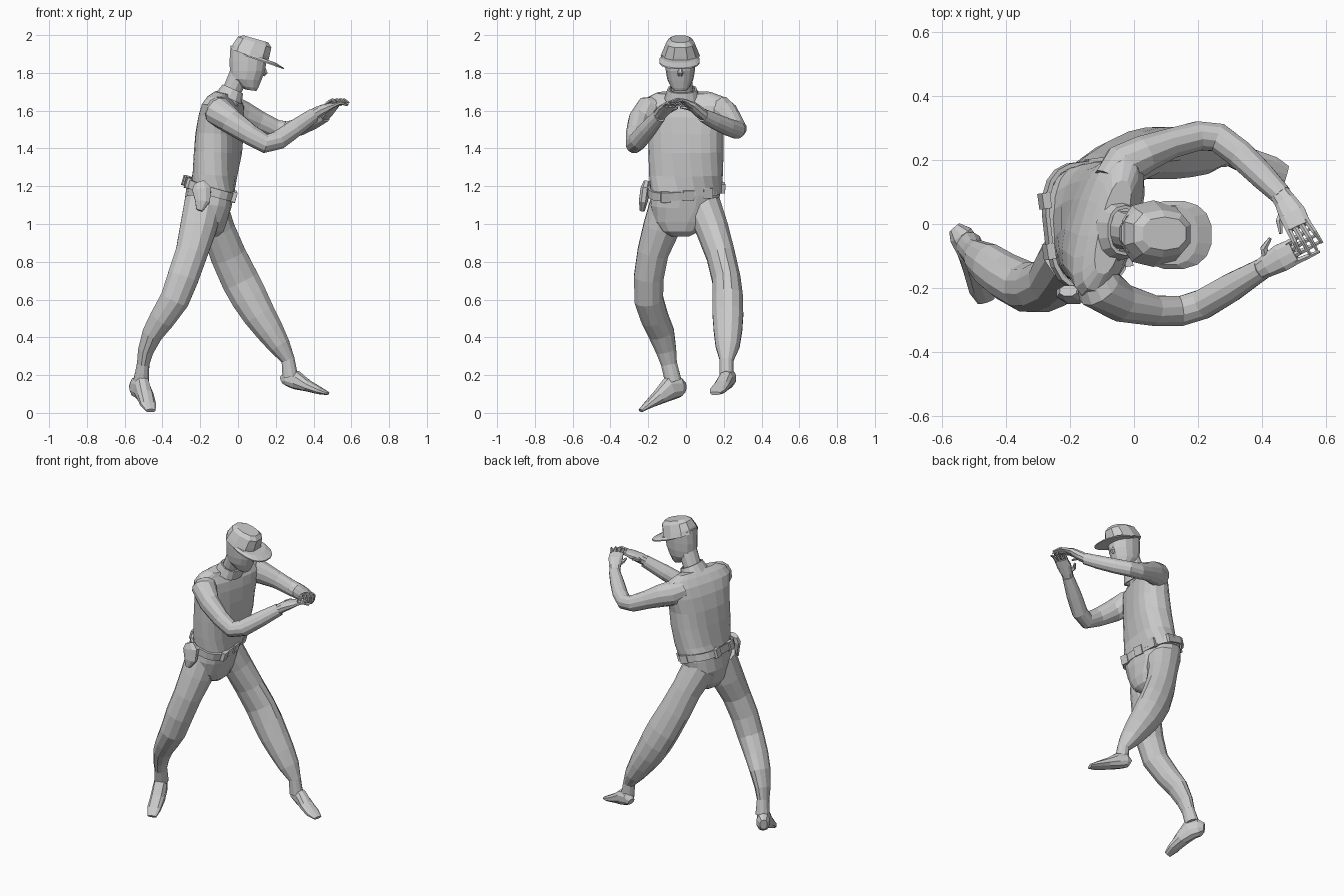
import bpy, bmesh
from math import sin, cos, pi, radians, copysign
from mathutils import Vector as V, Matrix


def loft(name, rings, n=12, e=2.0, caps=True, close=False):
    """Skin superellipse rings given as (centre, u, v)."""
    bm = bmesh.new()
    rows = []
    for c, u, v in rings:
        row = []
        for i in range(n):
            a = 2 * pi * (i + .5) / n
            p = copysign(abs(cos(a)) ** (2 / e), cos(a))
            q = copysign(abs(sin(a)) ** (2 / e), sin(a))
            row.append(bm.verts.new(c + u * p + v * q))
        rows.append(row)
    pairs = list(zip(rows, rows[1:]))
    if close:
        pairs.append((rows[-1], rows[0]))
    for r, s in pairs:
        for i in range(n):
            j = (i + 1) % n
            bm.faces.new((r[i], r[j], s[j], s[i]))
    if caps and not close:
        bm.faces.new(rows[0])
        bm.faces.new(rows[-1])
    bmesh.ops.recalc_face_normals(bm, faces=bm.faces)
    me = bpy.data.meshes.new(name)
    bm.to_mesh(me)
    bm.free()
    ob = bpy.data.objects.new(name, me)
    bpy.context.collection.objects.link(ob)
    return ob


def ring(x, y, z, a, b, pitch=0, yaw=0, roll=0):
    """Level ring: a along x, b along y, then tilted."""
    m = Matrix.Rotation(radians(yaw), 3, 'Z') @ Matrix.Rotation(radians(pitch), 3, 'Y') \
        @ Matrix.Rotation(radians(roll), 3, 'X')
    return V((x, y, z)), m @ V((a, 0, 0)), m @ V((0, b, 0))


def limb(name, pts, ref, n=10, e=2.0):
    """Tube through (x, y, z, a, b); b is the radius along ref, a across it."""
    ps = [V(p[:3]) for p in pts]
    rings = []
    for i, p in enumerate(pts):
        t = (ps[min(i + 1, len(ps) - 1)] - ps[max(i - 1, 0)]).normalized()
        v = (V(ref) - t * t.dot(V(ref))).normalized()
        rings.append((ps[i], v.cross(t) * p[3], v * p[4]))
    return loft(name, rings, n, e)


def band(name, c, a, b, h, t, pitch, yaw=0, roll=0, n=20, e=2.0, flare=0):
    """Closed strap around the body."""
    up = Matrix.Rotation(radians(pitch), 3, 'Y') @ V((0, 0, h / 2))
    rs = []
    for s, d in ((-1, t + flare), (1, t), (1, 0), (-1, flare)):
        o = V(c) + up * s
        rs.append(ring(*o, a + d, b + d, pitch, yaw, roll))
    return loft(name, rs, n, e, close=True)


X, Y, Z = (1, 0, 0), (0, 1, 0), (0, 0, 1)

# Jacket body, twisted against the hips
loft("jacket", [ring(*r) for r in (
    (-.14, 0, 1.17, .118, .188, 10, 4), (-.122, 0, 1.26, .114, .195, 4, -8),
    (-.106, 0, 1.38, .114, .2, 2, -14), (-.098, 0, 1.48, .11, .202, 2, -16),
    (-.088, 0, 1.57, .1, .218, 3, -16), (-.08, -.003, 1.63, .083, .236, 5, -16),
    (-.074, -.003, 1.67, .058, .212, 8, -16), (-.066, -.01, 1.695, .04, .15, 12, -14))], 20, 2.6)
# Trouser seat
loft("trouser_seat", [ring(*r) for r in (
    (-.145, 0, 1.19, .125, .185, 14, 8), (-.16, -.01, 1.1, .122, .182, 8, 8),
    (-.155, -.025, 1.01, .098, .145), (-.145, -.03, .96, .07, .1),
    (-.14, -.03, .935, .035, .05))], 16, 2.3)

# Legs
limb("right_leg", [(-.18, -.09, 1.12, .105, .1), (-.21, -.13, .98, .1, .1),
                   (-.245, -.175, .85, .088, .085), (-.29, -.197, .72, .086, .081),
                   (-.335, -.197, .6, .08, .079), (-.4, -.165, .5, .07, .075),
                   (-.452, -.13, .42, .057, .071), (-.488, -.105, .33, .043, .056),
                   (-.502, -.09, .26, .034, .044), (-.513, -.068, .17, .042, .045)], Y, 12)
limb("left_leg", [(-.165, .08, 1.12, .105, .1), (-.105, .14, .97, .092, .088),
                  (-.05, .185, .83, .098, .078), (.012, .215, .7, .103, .077),
                  (.06, .221, .61, .1, .083), (.112, .222, .52, .09, .084),
                  (.165, .222, .44, .078, .078), (.22, .22, .355, .06, .066),
                  (.265, .215, .28, .037, .038), (.277, .215, .19, .043, .038)], Y, 12)
# Feet
limb("right_foot", [(-.56, -.012, .135, .022, .032), (-.54, -.035, .137, .04, .056),
                    (-.51, -.085, .132, .043, .066), (-.49, -.14, .086, .045, .042),
                    (-.475, -.2, .043, .043, .022), (-.462, -.24, .012, .028, .01)], Z, 10, 2.3)
limb("left_foot", [(.233, .24, .172, .022, .023), (.258, .232, .184, .037, .043),
                   (.31, .214, .173, .039, .05), (.37, .19, .143, .044, .031),
                   (.43, .168, .118, .045, .02), (.475, .155, .103, .028, .009)], Z, 10, 2.3)

# Sleeves
limb("right_sleeve", [(-.125, -.14, 1.62, .06, .06), (-.108, -.198, 1.6, .075, .08),
                      (-.04, -.245, 1.545, .062, .068), (.06, -.27, 1.475, .049, .056),
                      (.145, -.272, 1.425, .048, .052), (.215, -.25, 1.445, .048, .051),
                      (.3, -.2, 1.505, .046, .047), (.4, -.14, 1.575, .034, .038)], Z, 12)
limb("left_sleeve", [(-.065, .13, 1.62, .065, .06), (-.03, .185, 1.6, .07, .078),
                     (.03, .218, 1.58, .06, .07), (.11, .25, 1.545, .049, .056),
                     (.2, .275, 1.505, .047, .05), (.262, .27, 1.497, .047, .047),
                     (.33, .218, 1.515, .046, .046), (.4, .15, 1.545, .042, .042),
                     (.46, .09, 1.575, .034, .036)], Z, 12)


# Hands: palm, four fingers and a thumb
def hand(side, palm, knuckle, aim, thumb):
    limb(side + "_palm", palm, Z, 10, 2.3)
    k, d = V(knuckle), V(aim)
    across = d.cross(V(Z)).normalized()
    for i, reach in enumerate((.088, .1, .1, .082)):
        o = (i - 1.5) * .021
        a = k + across * o
        b = a + d * reach * .5 + V((0, 0, .008)) + across * o * .1
        c = a + d * reach + V((0, 0, -.01)) + across * o * .2
        limb(f"{side}_finger_{i + 1}", [(*a, .0105, .011), (*b, .009, .009), (*c, .005, .005)], Z, 6)
    limb(side + "_thumb", thumb, Z, 6)


hand("right", [(.38, -.152, 1.565, .03, .031), (.42, -.128, 1.592, .037, .03),
               (.46, -.105, 1.613, .045, .023), (.5, -.085, 1.63, .042, .013)],
     (.49, -.09, 1.627), (.86, .46, .15),
     [(.415, -.115, 1.59, .016, .016), (.405, -.075, 1.605, .012, .012), (.425, -.045, 1.615, .006, .006)])
hand("left", [(.448, .105, 1.567, .03, .03), (.475, .065, 1.598, .036, .029),
              (.495, .03, 1.628, .044, .022), (.513, -.01, 1.648, .042, .013)],
     (.51, -.003, 1.646), (.5, -.85, .08),
     [(.472, .05, 1.6, .016, .016), (.453, .01, 1.615, .012, .012), (.458, -.03, 1.618, .006, .006)])

# Neck, head and nose
limb("neck", [(-.055, -.015, 1.64, .058, .065), (-.03, -.02, 1.71, .052, .058),
              (.01, -.028, 1.8, .055, .06)], Y, 12)
loft("head", [ring(*r) for r in (
    (.068, -.03, 1.708, .03, .035, 8), (.058, -.03, 1.725, .05, .05, 6),
    (.042, -.03, 1.765, .083, .069, 4), (.05, -.03, 1.81, .095, .077),
    (.053, -.03, 1.86, .1, .08), (.055, -.03, 1.92, .1, .082, 15))], 14, 2.3)
limb("nose", [(.135, -.03, 1.835, .008, .01), (.145, -.03, 1.8, .014, .016),
              (.133, -.03, 1.785, .008, .012)], Y, 6)

# Cap crown and brim
loft("cap_crown", [ring(*r) for r in (
    (.06, -.03, 1.89, .108, .104, 20), (.07, -.03, 1.92, .106, .092, 20),
    (.088, -.03, 1.962, .097, .074, 18), (.095, -.03, 1.98, .072, .052, 16))], 10, 2.5)
loft("cap_brim", [ring(*r) for r in (
    (.125, -.034, 1.86, .126, .108, 19), (.125, -.034, 1.867, .126, .108, 19),
    (.11, -.034, 1.885, .095, .094, 19))], 16, 2.4)

# Collar
band("collar", (-.038, -.02, 1.69), .05, .068, .055, .01, 24, n=14, e=2.4, flare=.016)

# Belt with buckle and pouches
BC, BA, BB, BP, BW, BR = V((-.15, -.004, 1.187)), .12, .188, 16, 8, 6
band("belt", BC, BA, BB, .045, .013, BP, BW, BR, 20, 2.8)


def pouch(name, angle, size):
    c, u, v = ring(*BC, BA + .01, BB + .01, BP, BW, BR)
    a = radians(angle)
    p = copysign(abs(cos(a)) ** .7, cos(a))
    q = copysign(abs(sin(a)) ** .7, sin(a))
    bpy.ops.mesh.primitive_cube_add(size=1, location=c + u * p + v * q)
    ob = bpy.context.object
    ob.name = name
    ob.scale = size
    ob.rotation_euler = (0, radians(BP), radians(BW))
    m = ob.modifiers.new("bevel", 'BEVEL')
    m.width = .006
    m.segments = 1


pouch("buckle", 0, (.018, .06, .055))
for i, ang in enumerate((-30, 24, 160, 192)):
    pouch(f"belt_pouch_{i + 1}", ang, (.026, .05, .055))
pouch("side_pouch", 75, (.05, .022, .05))

# Holster
limb("holster", [(-.205, -.208, 1.22, .03, .018), (-.192, -.216, 1.185, .054, .026),
                 (-.188, -.226, 1.12, .042, .025), (-.204, -.232, 1.072, .018, .014)], Y, 8, 2.4)
